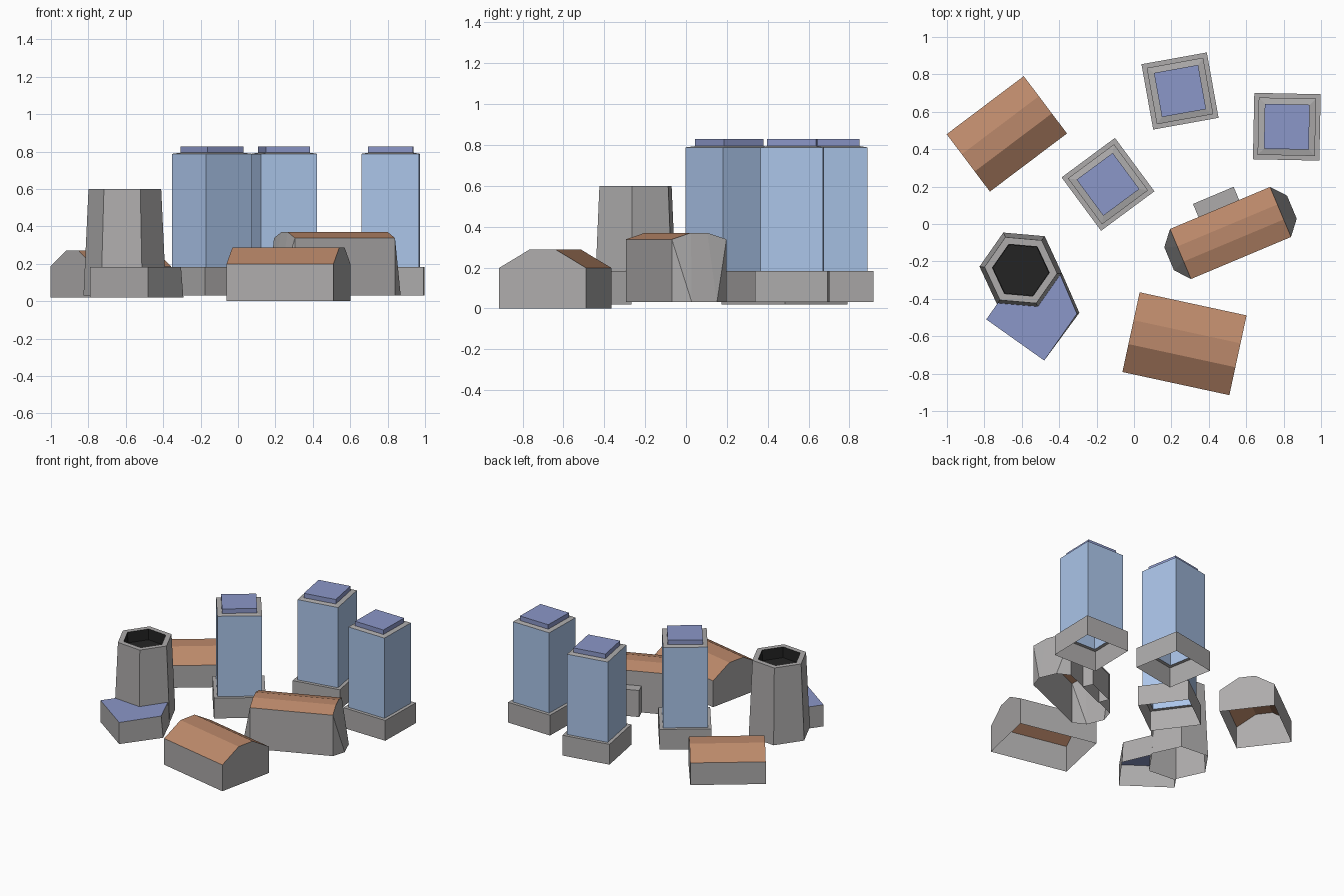
import bpy, bmesh
from math import sin, cos, radians, tau

if "Cube" in bpy.data.objects:
    bpy.data.objects.remove(bpy.data.objects["Cube"])


def material(name, rgb):
    m = bpy.data.materials.new(name)
    m.diffuse_color = (*rgb, 1)
    m.use_nodes = True
    m.node_tree.nodes["Principled BSDF"].inputs["Base Color"].default_value = m.diffuse_color
    return m


GREY = material("stone", (0.42, 0.41, 0.41))
ROOF = material("clay_roof", (0.50, 0.25, 0.145))
GLASS = material("glass_wall", (0.41, 0.56, 0.82))
BLUE = material("blue_roof", (0.26, 0.31, 0.58))
DARK = material("dark_inside", (0.017, 0.017, 0.017))


def place(points, center, angle):
    """Turn flat points by angle (degrees) and move them to center."""
    c, s = cos(radians(angle)), sin(radians(angle))
    return [(center[0] + x * c - y * s, center[1] + x * s + y * c) for x, y in points]


def loft(name, rings, mats, cap=None, cap_mat=None, split=False):
    """Skin rings of (flat points, z or list of z); cap is a list of faces on the last ring."""
    slots = [GREY, ROOF, GLASS, BLUE, DARK]
    bm = bmesh.new()
    loops = []
    for pts, z in rings:
        zs = z if isinstance(z, list) else [z] * len(pts)
        loops.append([bm.verts.new((x, y, h)) for (x, y), h in zip(pts, zs)])
    n = len(loops[0])
    for low, high, mat in zip(loops, loops[1:], mats):
        for i in range(n):
            j = (i + 1) % n
            faces = [(low[i], low[j], high[j], high[i])]
            if split and i % 4 == 0:
                faces = [(low[i], low[j], high[i]), (low[j], high[j], high[i])]
            elif split and i % 4 == 2:
                faces = [(low[i], low[j], high[j]), (low[i], high[j], high[i])]
            for verts in faces:
                bm.faces.new(verts).material_index = slots.index(mat)
    for face in (cap or [range(n)]):
        f = bm.faces.new([loops[-1][i] for i in face])
        f.material_index = slots.index(cap_mat)
    mesh = bpy.data.meshes.new(name)
    bm.to_mesh(mesh)
    bm.free()
    for m in slots:
        mesh.materials.append(m)
    obj = bpy.data.objects.new(name, mesh)
    bpy.context.collection.objects.link(obj)
    return obj


def rect(w, d):
    return [(-w / 2, -d / 2), (w / 2, -d / 2), (w / 2, d / 2), (-w / 2, d / 2)]


# Glass towers: podium, shaft, grey parapet, blue cap
def tower(name, center, angle):
    steps = [(0.355, 0.03), (0.355, 0.183), (0.306, 0.183),
             (0.306, 0.788), (0.24, 0.794), (0.24, 0.828)]
    rings = [(place(rect(s, s), center, angle), z) for s, z in steps]
    loft(name, rings, [GREY, GREY, GLASS, GREY, BLUE], cap_mat=BLUE)


tower("tower_back", (0.246, 0.711), 10.2)
tower("tower_middle", (-0.139, 0.212), 36.5)
tower("tower_right", (0.817, 0.52), -1.2)


# Houses: four-point roof profile, optional end walls that bulge at the foot
def house(name, center, angle, length, width, base, eave, ridge, bulge=0, foot=0.34):
    def outline(frac, out):
        end = [(length / 2 + o, (f - 0.5) * width)
               for f, o in ((0, 0), (frac, out), (1 - frac, out), (1, 0))]
        return place(end + [(-x, -y) for x, y in end], center, angle)
    tops = [eave, ridge, ridge, eave] * 2
    slopes = [(j, j + 1, 6 - j, 7 - j) for j in range(3)]
    loft(name, [(outline(foot, bulge), base), (outline(0.35, 0), tops)],
         [GREY], slopes, ROOF, split=bulge > 0)


house("house_back_left", (-0.68, 0.482), 37, 0.516, 0.384, 0.02, 0.187, 0.27)
house("house_front", (0.27, -0.64), -12.2, 0.585, 0.436, 0.0, 0.198, 0.288)
house("long_house", (0.516, -0.048), 22.8, 0.58, 0.29, 0.03, 0.338, 0.37, 0.066, 0.27)

# Small annex on the back wall of the long house
box = place([(x - 0.007, y + 0.181) for x, y in rect(0.236, 0.08)], (0.516, -0.048), 22.8)
loft("house_annex", [(box, 0.03), (box, 0.23)], [GREY], cap_mat=GREY)

# Six-sided chimney with a sunken dark mouth
hexagon = [(cos(tau * i / 6), sin(tau * i / 6)) for i in range(6)]
rings = [(place([(x * r, y * r) for x, y in hexagon], (-0.605, -0.247), -5), z)
         for r, z in ((0.222, 0.03), (0.195, 0.6), (0.153, 0.6), (0.15, 0.52))]
loft("chimney", rings, [GREY, GREY, DARK], cap_mat=DARK)

# Low blue-roofed wing wrapped around the chimney's foot
foot = [(-0.79, -0.51), (-0.48, -0.73), (-0.292, -0.475), (-0.384, -0.266),
        (-0.511, -0.447), (-0.732, -0.428)]
top = foot[:2] + [(-0.305, -0.48), (-0.395, -0.27), (-0.516, -0.436), (-0.725, -0.418)]
loft("chimney_wing", [(foot, 0.02), (top, 0.183)], [GREY], cap_mat=BLUE)
